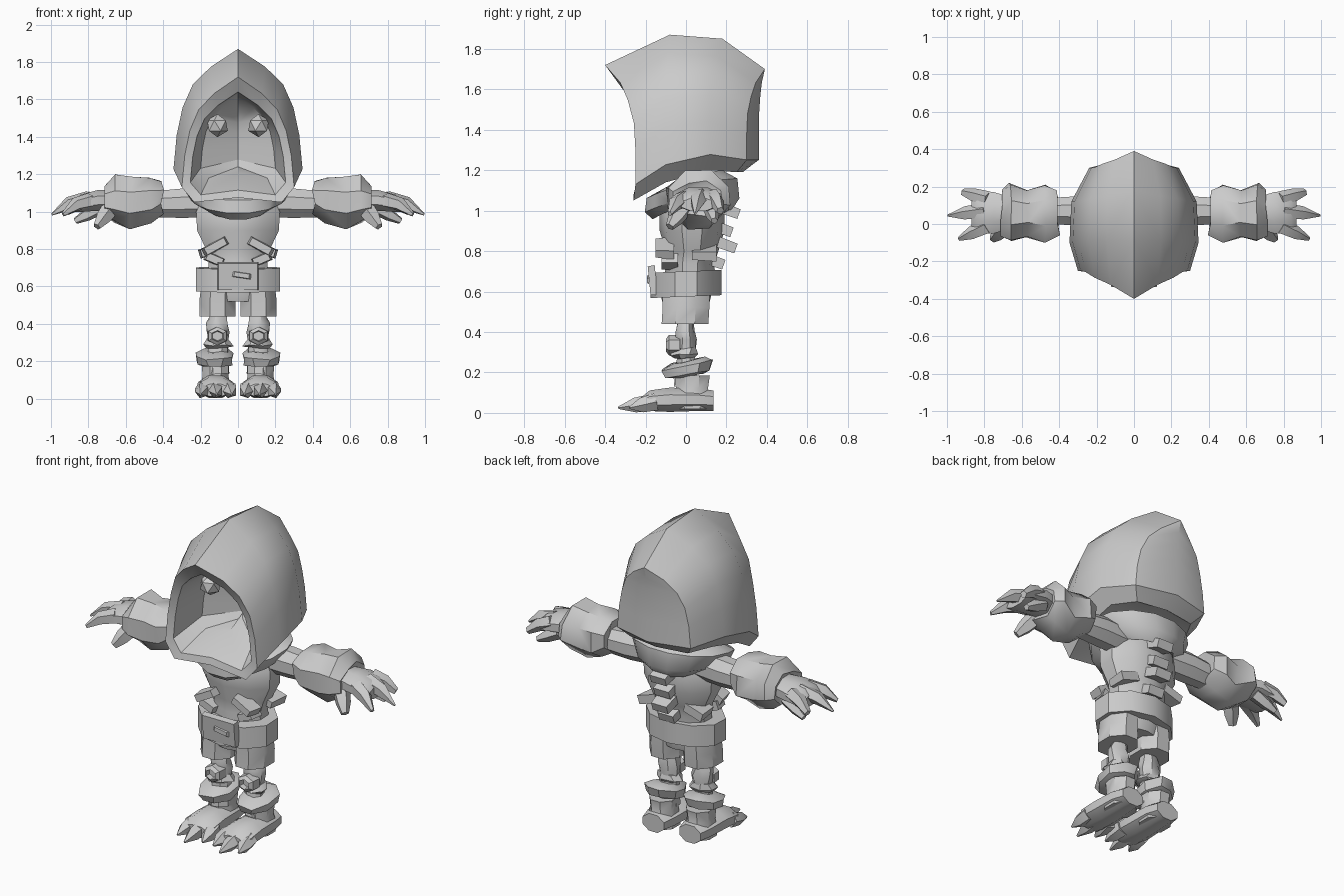
import bpy, bmesh, math, random
from mathutils import Matrix, Vector

if "Cube" in bpy.data.objects:
    bpy.data.objects.remove(bpy.data.objects["Cube"])

random.seed(4)
grey = bpy.data.materials.new("plain grey")
grey.diffuse_color = (0.6, 0.6, 0.6, 1)
grey.use_nodes = True
grey.node_tree.nodes["Principled BSDF"].inputs["Base Color"].default_value = grey.diffuse_color


def finish(name, bm, mirror=False, angle=40, jitter=0.0):
    bmesh.ops.remove_doubles(bm, verts=bm.verts, dist=0.0005)
    for v in bm.verts:
        v.co += Vector([random.uniform(-jitter, jitter) for _ in range(3)])
    if mirror:
        bmesh.ops.mirror(bm, geom=bm.verts[:] + bm.edges[:] + bm.faces[:],
                         matrix=Matrix(), merge_dist=0.001, axis='X')
    bmesh.ops.recalc_face_normals(bm, faces=bm.faces)
    me = bpy.data.meshes.new(name)
    bm.to_mesh(me)
    bm.free()
    me.materials.append(grey)
    ob = bpy.data.objects.new(name, me)
    bpy.context.collection.objects.link(ob)
    bpy.ops.object.select_all(action='DESELECT')
    ob.select_set(True)
    bpy.context.view_layer.objects.active = ob
    bpy.ops.object.shade_smooth_by_angle(angle=math.radians(angle))
    return ob


def skin(bm, rows, closed):
    """Bridge rows of points with quads."""
    vs = [[bm.verts.new(p) for p in r] for r in rows]
    n = len(rows[0])
    for a, b in zip(vs, vs[1:]):
        for i in range(n if closed else n - 1):
            j = (i + 1) % n
            bm.faces.new((a[i], a[j], b[j], b[i]))
    return vs


def tube(name, axis, stations, n=8, tilt=0.0, mirror=False, jitter=0.0, angle=40):
    """Loft ellipses (x, y, z, radius a, radius b) along an axis; tilt shears z by y."""
    rows = []
    for x, y, z, a, b in stations:
        row = []
        for i in range(n):
            t = 2 * math.pi * (i + 0.5) / n
            u, v = a * math.cos(t), b * math.sin(t)
            row.append({'z': (x + u, y + v, z + tilt * v),
                        'x': (x, y + u, z + v),
                        'y': (x + u, y, z + v)}[axis])
        rows.append(row)
    bm = bmesh.new()
    vs = skin(bm, rows, True)
    bm.faces.new(vs[0])
    bm.faces.new(vs[-1])
    return finish(name, bm, mirror, angle, jitter)


def block(name, loc, size, rot_y=0.0, rot_x=0.0, mirror=False, taper=0.8):
    """Box with a narrower front face."""
    bm = bmesh.new()
    bmesh.ops.create_cube(bm, size=1)
    for v in bm.verts:
        k = taper if v.co.y < 0 else 1
        v.co = Vector((v.co.x * size[0] * k, v.co.y * size[1], v.co.z * size[2] * k))
    m = Matrix.Translation(loc) @ Matrix.Rotation(rot_y, 4, 'Y') @ Matrix.Rotation(rot_x, 4, 'X')
    bm.transform(m)
    return finish(name, bm, mirror, 30)


def spike(name, a, b, r1, r2, n=5, bend=0.0):
    """Bent claw from a to b, mirrored."""
    a, b = Vector(a), Vector(b)
    q = (b - a).to_track_quat('Z', 'Y')
    rows = []
    for t, r in ((0, r1), (0.55, r1 * 0.85), (1, r2)):
        c = a.lerp(b, t) + Vector((0, 0, bend * math.sin(math.pi * t)))
        rows.append([c + q @ Vector((r * math.cos(k * math.tau / n), r * math.sin(k * math.tau / n), 0))
                     for k in range(n)])
    bm = bmesh.new()
    vs = skin(bm, rows, True)
    bm.faces.new(vs[0])
    bm.faces.new(vs[-1])
    return finish(name, bm, True, 40)


# Hood: one half arch (width, height, sweep) scaled per section,
# from the back seam over the crown to the rim and into the face hollow
arch = [(0, 1, 0), (.42, .87, .5), (.70, .74, .75), (.86, .57, .95), (.95, .37, 1), (1, .12, 1)]
sections = [  # apex y, side y, bottom y, top z, bottom z, half width
    (.39, .36, .28, 1.70, 1.19, 0), (.39, .30, .25, 1.70, 1.19, .24),
    (.18, .12, .12, 1.85, 1.20, .335), (-.08, -.10, -.10, 1.87, 1.14, .345),
    (-.40, -.25, -.26, 1.72, 1.05, .30), (-.34, -.24, -.25, 1.64, 1.09, .255),
    (-.05, -.05, -.08, 1.61, 1.18, .20), (.05, .05, .04, 1.56, 1.24, 0)]
rows = []
for ay, sy, by, top, low, w in sections:
    row = [(w * a, ay + (sy - ay) * k, low + (top - low) * h) for a, h, k in arch]
    rows.append(row + [(w * .78, by, low), (0, by, low + .025)])
bm = bmesh.new()
skin(bm, rows, False)
finish("hood", bm, True, 32)

# Eyes: faceted lumps inside the hollow
bm = bmesh.new()
bmesh.ops.create_icosphere(bm, subdivisions=1, radius=.062)
bmesh.ops.translate(bm, verts=bm.verts, vec=(.11, -.10, 1.46))
finish("eyes", bm, True, 20)

# Collar: draped cloth ring around the neck
rows = []
for rx, ry, zs, zf, zb in ((.20, .15, 1.18, 1.10, 1.20), (.30, .23, 1.14, 1.06, 1.16),
                           (.26, .24, 1.07, .99, 1.06), (.19, .20, 1.04, .955, 1.00), (.15, .14, 1.06, .99, 1.05)):
    row = []
    for i in range(14):
        t = math.tau * i / 14
        s = math.sin(t)
        z = zs + (zf - zs) * max(0, -s) ** 1.3 + (zb - zs) * max(0, s)
        row.append((rx * math.cos(t), .03 + ry * s, z))
    rows.append(row)
bm = bmesh.new()
skin(bm, rows + rows[:1], True)
finish("collar", bm, False, 40)

# Torso, belt and shorts
tube("torso", 'z', [(0, .02, .60, .17, .13), (0, .02, .74, .165, .12), (0, .03, .80, .18, .13),
                    (0, .03, .90, .23, .16), (0, .03, 1.0, .235, .16), (0, .04, 1.12, .17, .13)], 10)
tube("hips", 'z', [(0, 0, .52, .17, .11), (0, 0, .60, .205, .13), (0, 0, .68, .18, .12)], 10)
tube("belt", 'z', [(0, 0, .575, .20, .14), (0, 0, .575, .235, .175), (0, 0, .70, .235, .175), (0, 0, .70, .20, .14)], 10, tilt=.04)
block("buckle", (0, -.165, .655), (.22, .035, .15), rot_x=.1, taper=.95)
block("buckle_pin", (.02, -.188, .66), (.10, .012, .03), rot_y=.15)
tube("shorts", 'z', [(.11, -.005, .44, .105, .125), (.11, 0, .52, .105, .125), (.105, 0, .60, .10, .125)], 8, mirror=True)

# Ribs in front and vertebrae behind
block("ribs", (.12, -.105, .815), (.15, .09, .05), rot_y=.5, mirror=True)
block("waist_ribs", (.125, -.08, .745), (.11, .08, .05), rot_y=-.4, mirror=True)
block("side_ribs", (.15, .09, .79), (.12, .12, .05), rot_y=.3, mirror=True)
for i, (z, y) in enumerate(((.75, .14), (.83, .20), (.91, .18), (1.0, .215))):
    block("vertebra_%d" % i, (0, y, z), (.10, .10, .05), rot_x=-.35, taper=1.1)

# Legs: bones, knee caps, crumpled cuffs
tube("shins", 'z', [(.11, 0, .13, .07, .06), (.11, 0, .25, .06, .05), (.105, 0, .30, .05, .045), (.11, 0, .36, .065, .055),
                    (.11, -.005, .40, .06, .05), (.10, 0, .46, .04, .04)], 8, mirror=True, jitter=.006)
tube("kneecaps", 'y', [(.11, -.03, .335, .06, .05), (.11, -.085, .335, .055, .05), (.11, -.10, .335, .035, .03),
                       (.11, -.07, .335, .03, .025)], 6, mirror=True, angle=25)
tube("knee_bands", 'z', [(.11, 0, .27, .06, .05), (.11, -.01, .285, .085, .07), (.11, 0, .32, .06, .055)], 7, mirror=True, jitter=.008)
tube("shin_cuffs", 'z', [(.12, .01, .185, .07, .08), (.125, .01, .19, .095, .12), (.125, .01, .235, .105, .135), (.12, .01, .255, .075, .085)],
     8, tilt=.2, mirror=True, jitter=.008)

# Feet: ankle, sloped foot and clawed toes
tube("ankles", 'z', [(.12, .03, .02, .085, .10), (.12, .035, .08, .085, .10), (.12, .03, .12, .075, .085), (.12, .03, .185, .08, .095)], 8, mirror=True)
tube("feet", 'y', [(.12, .135, .06, .075, .055), (.12, .06, .065, .095, .06), (.12, -.08, .065, .10, .065), (.12, -.18, .06, .105, .055),
                   (.12, -.22, .045, .085, .035)], 8, mirror=True)
for i, (x0, x1, y1) in enumerate(((.05, .035, -.28), (.12, .115, -.335), (.185, .20, -.28))):
    spike("toes_%d" % i, (x0, -.15, .055), (x1, y1, .025), .045, .006)

# Arms, gloves and hands
tube("arms", 'x', [(.12, .06, 1.05, .08, .085), (.30, .07, 1.045, .085, .085), (.45, .07, 1.04, .075, .075)], 8, mirror=True)
tube("gloves", 'x', [(.42, .06, 1.06, .08, .08), (.405, .06, 1.07, .13, .095), (.47, .06, 1.06, .165, .135), (.57, .06, 1.045, .135, .145),
                     (.66, .06, 1.07, .165, .135), (.71, .06, 1.06, .13, .09), (.69, .06, 1.06, .08, .06)], 8, mirror=True, jitter=.01)
tube("palms", 'x', [(.66, .06, 1.06, .09, .06), (.75, .06, 1.06, .12, .06), (.84, .06, 1.045, .12, .05), (.87, .06, 1.03, .09, .035)], 8, mirror=True)
spike("finger_back", (.78, .13, 1.07), (.915, .17, 1.0), .045, .02, bend=.015)
spike("finger_middle", (.79, .07, 1.07), (.995, .045, .985), .045, .006, bend=.02)
spike("finger_front", (.78, -.01, 1.06), (.935, -.08, .985), .045, .012, bend=.02)
spike("finger_low", (.74, .12, 1.02), (.87, .14, .95), .04, .018)
spike("thumb", (.68, -.01, 1.02), (.755, -.08, .92), .05, .022)
